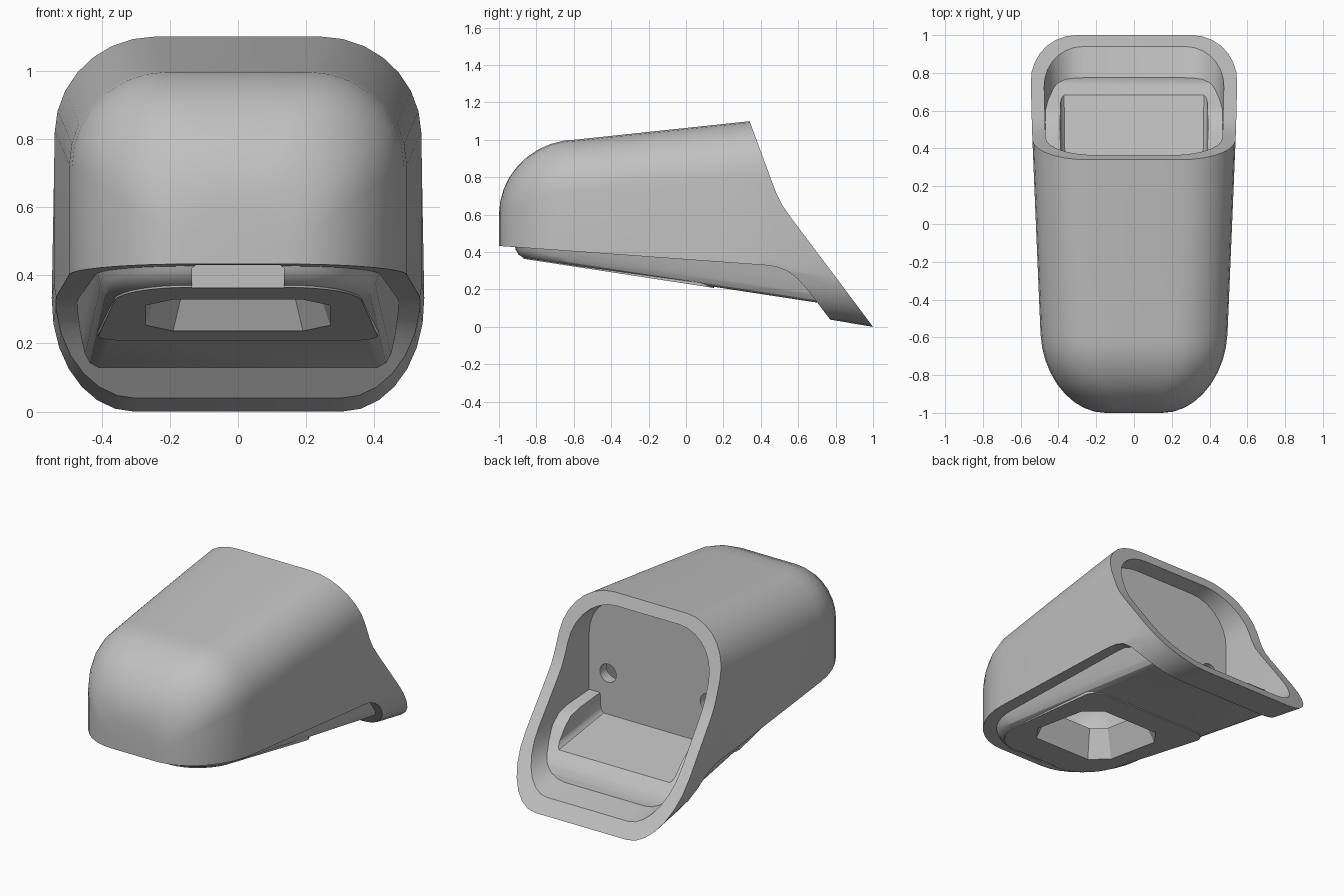
import bpy, bmesh, math

if "Cube" in bpy.data.objects:
    bpy.data.objects.remove(bpy.data.objects["Cube"])

grey = bpy.data.materials.new("housing grey")
grey.use_nodes = True
COLOR = (0.53, 0.53, 0.53, 1)
grey.diffuse_color = COLOR
grey.node_tree.nodes["Principled BSDF"].inputs["Base Color"].default_value = COLOR


def loft(name, rings):
    """Closed solid through rings of equal point count."""
    bm = bmesh.new()
    loops = [[bm.verts.new(p) for p in ring] for ring in rings]
    n = len(loops[0])
    for a, b in zip(loops, loops[1:]):
        for i in range(n):
            bm.faces.new((a[i], a[(i + 1) % n], b[(i + 1) % n], b[i]))
    bm.faces.new(loops[0])
    bm.faces.new(loops[-1])
    bmesh.ops.recalc_face_normals(bm, faces=bm.faces)
    mesh = bpy.data.meshes.new(name)
    bm.to_mesh(mesh)
    bm.free()
    mesh.materials.append(grey)
    ob = bpy.data.objects.new(name, mesh)
    bpy.context.scene.collection.objects.link(ob)
    return ob


def combine(ob, other, op):
    """Apply a boolean and remove the helper."""
    mod = ob.modifiers.new(op, 'BOOLEAN')
    mod.operation, mod.object, mod.solver = op, other, 'EXACT'
    bpy.context.view_layer.objects.active = ob
    bpy.ops.object.modifier_apply(modifier=mod.name)
    bpy.data.objects.remove(other)


def prism(name, profile):
    """Side profile (y, z) extruded across the full width."""
    return loft(name, [[(x, y, z) for y, z in profile] for x in (-1, 1)])


def section(y, t):
    """Rounded cross-section of the hull at y, inset by t."""
    depth = 0.42 - t
    f = max(0, -0.58 - y) / depth
    k = math.sqrt(max(0, 1 - f * f))
    side = 0.495 + 0.042 * (y + 0.58) if y < 0.5 else 0.54 + 0.025 * (y - 0.5)
    w = 0.15 + (side - t - 0.15) * k
    top = 0.60 + (0.402 + 0.106 * (max(y, -0.58) + 0.58) - t) * k
    bot = 0.17 * (1 - y) - 0.5 * max(0, 0.45 - y) + t
    r = 0.12 + (0.16 + 0.03 * max(0, y) - 0.5 * t) * k
    rb = 0.29 - 0.6 * t
    pts = []
    for sx, sz, start, rx, rz in ((1, 1, 0, r, r), (-1, 1, 90, r, r),
                                  (-1, -1, 180, rb * 0.85, rb), (1, -1, 270, rb * 0.85, rb)):
        rx = min(rx, w * 0.9)
        zc = top - rz if sz > 0 else bot + rz
        for i in range(8):
            a = math.radians(start + i * 90 / 7)
            pts.append((sx * (w - rx) + rx * math.cos(a), y, zc + rz * math.sin(a)))
    return pts


def hull(name, t, start, end):
    nose = [-0.58 - (0.42 - t) * math.sin(math.radians(a)) for a in range(90, 0, -10)]
    ys = nose + [-0.58, -0.2, 0.2, 0.5, 0.8]
    ys = sorted({y for y in ys if start < y < end} | {start, end})
    return loft(name, [section(y, t) for y in ys])


def floor_z(y):
    return 0.237 - 0.153 * y


def plan(t, end, off, start=None, r=0.08):
    """Plan outline inset by t, lying off above the sloping underside."""
    half = []
    if start is None:
        for i in range(10):
            a = math.radians(i * 10)
            half.append((0.15 + (0.345 - t) * math.sin(a), -0.58 - (0.42 - t) * math.cos(a)))
    else:
        half.append((0.535 - t, start))
    for i in range(6):
        a = math.radians(i * 18)
        half.append((0.54 - t - r + r * math.cos(a), end - r + r * math.sin(a)))
    pts = half + [(-x, y) for x, y in reversed(half)]
    return [(x, y, floor_z(y) + off) for x, y in pts]


# outer hood, trimmed by its side profile
housing = hull("housing", 0, -1.0, 1.15)
combine(housing, prism("trim", [
    (-1.2, 0.447), (0.42, 0.33), (0.48, 0.322), (0.54, 0.30), (0.60, 0.255), (0.66, 0.185),
    (0.77, 0.04), (0.77, -0.3), (1.225, -0.3), (0.56, 0.586), (0.515, 0.65), (0.485, 0.71),
    (0.46, 0.775), (0.34, 1.10), (0.27, 1.3), (-1.2, 1.3)]), 'INTERSECT')

# recessed underside with a flared upper edge
combine(housing, loft("underside", [plan(t, 0.80, off) for t, off in (
    (0.13, 0), (0.105, 0.012), (0.09, 0.035), (0.077, 0.08), (0.06, 0.16))]), 'UNION')

# thin cover plate under the nose
combine(housing, loft("cover", [plan(0.13, 0.15, off) for off in (-0.006, 0.02)]), 'UNION')

# open rear cavity with ledges and a sunken floor
rear = hull("rear_cavity", 0.07, 0.265, 1.25)
combine(rear, prism("rear_trim", [
    (0.2, 0.43), (0.46, 0.405), (0.54, 0.385), (0.60, 0.34), (0.65, 0.28), (0.69, 0.235),
    (0.74, 0.185), (0.765, 0.14), (0.78, 0.09), (0.785, -0.4), (1.4, -0.4), (1.4, 1.5),
    (0.2, 1.5)]), 'INTERSECT')
combine(rear, loft("floor_well", [plan(t, 0.73, off, 0.265, 0.05) for t, off in (
    (0.17, 0.11), (0.16, 0.12), (0.152, 0.14), (0.145, 0.27))]), 'UNION')
combine(housing, rear, 'DIFFERENCE')

# hollow nose ahead of the bulkhead
nose = hull("nose_cavity", 0.07, -0.93, 0.20)
combine(nose, prism("nose_trim", [(-1, 0.55), (0.3, 0.36), (0.3, 1.5), (-1, 1.5)]), 'INTERSECT')
combine(housing, nose, 'DIFFERENCE')

# tapered opening in the underside
rings = []
for s, off in ((1.06, -0.05), (0.68, 0.24)):
    ring = [(0.19, -0.30), (0.27, -0.19), (0.27, 0.19), (0.19, 0.30)]
    ring += [(-x, y) for x, y in reversed(ring)]
    rings.append([(x * s, y * s - 0.335, floor_z(y * s - 0.335) + off) for x, y in ring])
combine(housing, loft("opening", rings), 'DIFFERENCE')

# two fixing holes in the bulkhead
for x in (-0.335, 0.335):
    circle = [(x + 0.055 * math.cos(i * math.pi / 10), 0.555 + 0.055 * math.sin(i * math.pi / 10))
              for i in range(20)]
    combine(housing, loft("hole", [[(px, y, pz) for px, pz in circle] for y in (0.1, 0.35)]),
            'DIFFERENCE')

# small notch under the front lip
combine(housing, loft("front_notch", [[(x, y, z) for x, z in (
    (-0.135, 0.3), (0.135, 0.3), (0.135, 0.42), (0.12, 0.433), (-0.12, 0.433), (-0.135, 0.42))]
    for y in (-0.96, -0.86)]), 'DIFFERENCE')

# smooth shading with sharp edges kept
bpy.ops.object.select_all(action='DESELECT')
housing.select_set(True)
bpy.context.view_layer.objects.active = housing
bpy.ops.object.shade_smooth_by_angle(angle=math.radians(30))
